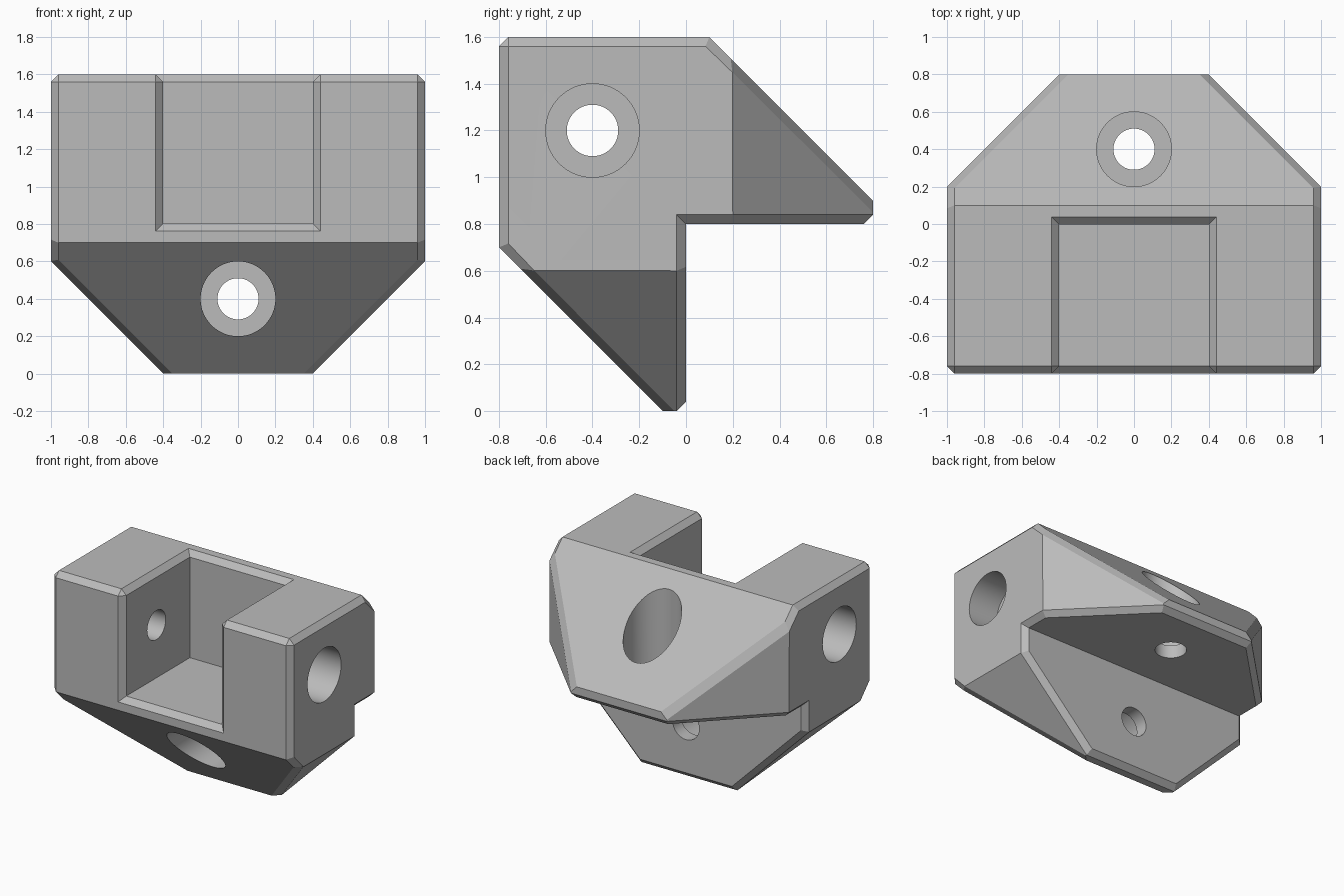
import bpy, bmesh, math
from mathutils import Vector

cube = bpy.data.objects.get("Cube")
if cube:
    bpy.data.objects.remove(cube, do_unlink=True)

CHAMFER = 0.04
WALL = 0.1          # material left under the plate counterbores
SIDE_DEPTH = 0.25   # depth of the side counterbores

grey = bpy.data.materials.new("plain grey")
grey.use_nodes = True
colour = (0.5, 0.5, 0.5, 1)
grey.diffuse_color = colour
grey.node_tree.nodes["Principled BSDF"].inputs["Base Color"].default_value = colour


def make_object(name, bm):
    bmesh.ops.recalc_face_normals(bm, faces=bm.faces)
    mesh = bpy.data.meshes.new(name)
    bm.to_mesh(mesh)
    bm.free()
    mesh.materials.append(grey)
    obj = bpy.data.objects.new(name, mesh)
    bpy.context.collection.objects.link(obj)
    return obj


def box(name, low, high):
    bm = bmesh.new()
    bmesh.ops.create_cube(bm, size=1)
    low, high = Vector(low), Vector(high)
    for v in bm.verts:
        v.co = (low + high) / 2 + v.co * (high - low)
    return make_object(name, bm)


def rod(name, start, end, radius):
    start, end = Vector(start), Vector(end)
    axis = end - start
    bm = bmesh.new()
    bmesh.ops.create_cone(bm, cap_ends=True, segments=64, radius1=radius,
                          radius2=radius, depth=axis.length)
    turn = Vector((0, 0, 1)).rotation_difference(axis)
    for v in bm.verts:
        v.co = turn @ v.co + (start + end) / 2
    return make_object(name, bm)


def cut(target, cutter):
    mod = target.modifiers.new("cut", 'BOOLEAN')
    mod.operation, mod.solver, mod.object = 'DIFFERENCE', 'EXACT', cutter
    bpy.context.view_layer.objects.active = target
    bpy.ops.object.modifier_apply(modifier=mod.name)
    bpy.data.objects.remove(cutter, do_unlink=True)


# L-shaped body with sloped ends, extruded across the width
profile = [(-.8, 1.6), (.1, 1.6), (.8, .9), (.8, .8), (0, .8), (0, 0), (-.1, 0), (-.8, .7)]
bm = bmesh.new()
face = bm.faces.new([bm.verts.new((-1, y, z)) for y, z in profile])
side = bmesh.ops.extrude_face_region(bm, geom=[face])["geom"]
bmesh.ops.translate(bm, vec=(2, 0, 0), verts=[v for v in side if isinstance(v, bmesh.types.BMVert)])
bmesh.ops.recalc_face_normals(bm, faces=bm.faces)

# Diagonal corners on both plates
for sx in (-1, 1):
    for point, normal in (((sx, 0, .6), (sx, 0, -1)), ((sx, .2, 0), (sx, 1, 0))):
        res = bmesh.ops.bisect_plane(bm, geom=bm.verts[:] + bm.edges[:] + bm.faces[:], dist=1e-5,
                                     plane_co=point, plane_no=normal, clear_outer=True)
        rim = [e for e in res["geom_cut"] if isinstance(e, bmesh.types.BMEdge)]
        bmesh.ops.edgeloop_fill(bm, edges=rim)
body = make_object("corner_bracket", bm)

# Pocket open to the front and top
cut(body, box("pocket_cutter", (-.4, -1, .802), (.4, -.002, 2)))

# Chamfer the strong outward edges
bm = bmesh.new()
bm.from_mesh(body.data)
bmesh.ops.remove_doubles(bm, verts=bm.verts, dist=1e-4)
bmesh.ops.dissolve_limit(bm, angle_limit=0.01, verts=bm.verts, edges=bm.edges)
sharp = [e for e in bm.edges if e.is_manifold and e.calc_face_angle_signed() > math.radians(50)]
bmesh.ops.bevel(bm, geom=sharp, offset=CHAMFER, offset_type='OFFSET', segments=1,
                profile=0.5, affect='EDGES', clamp_overlap=False)
bmesh.ops.recalc_face_normals(bm, faces=bm.faces)
bm.to_mesh(body.data)
bm.free()

# Counterbored screw holes: (inner end, counterbore floor, outer end)
holes = [((0, .4, .7), (0, .4, .8 + WALL), (0, .4, 2)),
         ((0, .1, .4), (0, -WALL, .4), (0, -1, .4))]
for sx in (-1, 1):
    holes.append(((sx * .3, -.4, 1.2), (sx * (1 - SIDE_DEPTH), -.4, 1.2), (sx * 1.2, -.4, 1.2)))
for inner, floor, outer in holes:
    cut(body, rod("counterbore_cutter", floor, outer, .2))
    cut(body, rod("hole_cutter", inner, outer, .11))

# Smooth bores, crisp edges
bpy.ops.object.select_all(action='DESELECT')
body.select_set(True)
bpy.context.view_layer.objects.active = body
bpy.ops.object.shade_smooth_by_angle(angle=math.radians(20))
